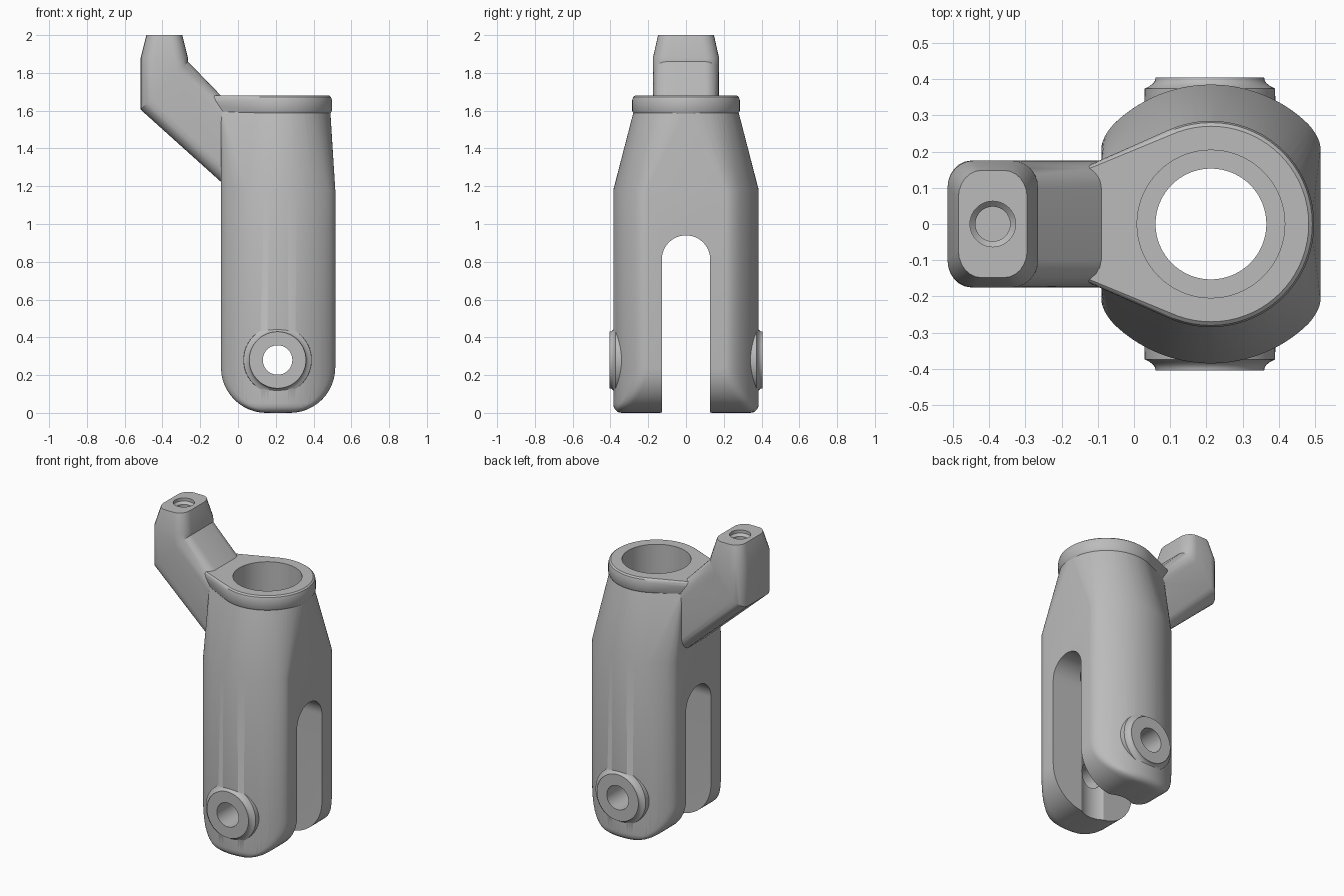
import bpy, bmesh
from math import sin, cos, acos, pi, sqrt
from mathutils import Vector

if "Cube" in bpy.data.objects:
    bpy.data.objects.remove(bpy.data.objects["Cube"], do_unlink=True)

CX = 0.2125      # axis of the main bore
HALF = 0.3025    # half width between the flat sides
RAD = 0.385      # radius of the curved front and back

metal = bpy.data.materials.new("cast grey")
metal.use_nodes = True
GREY = (0.5, 0.5, 0.5, 1)
metal.diffuse_color = GREY
metal.node_tree.nodes["Principled BSDF"].inputs["Base Color"].default_value = GREY


def finish(name, bm):
    bmesh.ops.recalc_face_normals(bm, faces=bm.faces)
    mesh = bpy.data.meshes.new(name)
    bm.to_mesh(mesh)
    bm.free()
    mesh.materials.append(metal)
    ob = bpy.data.objects.new(name, mesh)
    bpy.context.collection.objects.link(ob)
    return ob


def hull(name, points):
    bm = bmesh.new()
    for p in points:
        bm.verts.new(p)
    bmesh.ops.convex_hull(bm, input=bm.verts)
    bmesh.ops.delete(bm, geom=[v for v in bm.verts if not v.link_faces], context='VERTS')
    bmesh.ops.dissolve_limit(bm, angle_limit=0.002, verts=bm.verts, edges=bm.edges)
    return finish(name, bm)


def loft(name, rings):
    bm = bmesh.new()
    loops = [[bm.verts.new(p) for p in ring] for ring in rings]
    n = len(loops[0])
    for a, b in zip(loops, loops[1:]):
        for i in range(n):
            j = (i + 1) % n
            bm.faces.new((a[i], a[j], b[j], b[i]))
    bm.faces.new(loops[0])
    bm.faces.new(loops[-1])
    return finish(name, bm)


def ring_z(x, r, z, n=72):
    return [(x + r * cos(2 * pi * i / n), r * sin(2 * pi * i / n), z) for i in range(n)]


def lathe_z(name, x, profile, n=72):
    return loft(name, [ring_z(x, r, z, n) for r, z in profile])


def lathe_y(name, x, z, profile, n=56):
    return loft(name, [[(x + r * cos(2 * pi * i / n), y, z + r * sin(2 * pi * i / n))
                        for i in range(n)] for r, y in profile])


def combine(target, other, operation):
    mod = target.modifiers.new(operation.lower(), 'BOOLEAN')
    mod.operation = operation
    mod.solver = 'EXACT'
    mod.object = other
    bpy.context.view_layer.objects.active = target
    bpy.ops.object.modifier_apply(modifier=mod.name)
    bpy.data.objects.remove(other, do_unlink=True)


def body_section(z, w, r, soft):
    """Circle clipped at both flat sides, with softened corners."""
    corner = acos(w / r)
    start = corner + soft
    a = Vector((r * cos(start), r * sin(start)))
    b = Vector((w, r * sin(corner)))
    c = Vector((w, b.y * (1 - soft)))
    quarter = []
    for i in range(7):
        t = i / 6
        quarter.append(c * (1 - t) ** 2 + b * 2 * t * (1 - t) + a * t * t)
    for i in range(1, 13):
        ang = start + (pi / 2 - start) * i / 12
        quarter.append(Vector((r * cos(ang), r * sin(ang))))
    return [(CX + sx * p.x, sy * p.y, z) for p in quarter for sx in (1, -1) for sy in (1, -1)]


# Main body: rounded foot, straight barrel and tapered neck
pts = []
FOOT = 0.24
for i in range(13):
    ang = pi / 2 * i / 12
    z = FOOT * (1 - cos(ang))
    w = HALF - FOOT * (1 - sin(ang))
    edge = max(0, 0.045 - z)
    r = RAD - 0.045 + sqrt(max(0, 0.045 ** 2 - edge ** 2))
    pts += body_section(z, w, r, 0.13)
pts += body_section(1.18, HALF, RAD, 0.13)
pts += ring_z(CX, 0.276, 1.6)
pts += [(-0.09, s * 0.165, 1.6) for s in (1, -1)]
body = hull("fork_body", pts)

# Top collar reaching out to the arm
pts = []
for z, inset, horn in ((1.585, 0.008, -0.1), (1.6, 0, -0.105), (1.655, 0, -0.13),
                       (1.672, 0.005, -0.13), (1.68, 0.015, -0.125)):
    pts += ring_z(CX, 0.285 - inset, z)
    pts += [(horn, s * (0.16 - inset / 2), z) for s in (1, -1)]
combine(body, hull("collar", pts), 'UNION')


# Bent side arm with a rounded rectangular section
def arm_section(a, b, half, corner=0.26, steps=6):
    a, b = Vector(a), Vector(b)
    ring = []
    for k, (su, sy) in enumerate(((1, 1), (-1, 1), (-1, -1), (1, -1))):
        for i in range(steps + 1):
            ang = pi / 2 * (k + i / steps)
            u = 0.5 + su * (0.5 - corner) + corner * cos(ang)
            y = sy * (half - 0.075) + 0.075 * sin(ang)
            p = a.lerp(b, u)
            ring.append((p.x, y, p.y))
    return ring


arm = loft("side_arm", [
    arm_section((-0.485, 2.0), (-0.295, 2.0), 0.148, 0.33),
    arm_section((-0.515, 1.88), (-0.265, 1.88), 0.175, 0.29),
    arm_section((-0.515, 1.605), (-0.265, 1.86), 0.175),
    arm_section((0.03, 1.115), (0.03, 1.556), 0.175, 0.2)])
combine(body, arm, 'UNION')

# Pin bosses on the front and back
for s in (1, -1):
    boss = lathe_y("pin_boss", CX - 0.003, 0.28, [
        (0.15, s * 0.405), (0.151, s * 0.397), (0.156, s * 0.389),
        (0.166, s * 0.381), (0.18, s * 0.374), (0.182, s * 0.3)])
    combine(body, boss, 'UNION')

# Slot between the two legs
pts = []
for x in (-0.3, 0.8):
    pts += [(x, s * 0.128, -0.1) for s in (1, -1)]
    pts += [(x, 0.128 * cos(pi * i / 24), 0.812 + 0.128 * sin(pi * i / 24)) for i in range(25)]
combine(body, hull("slot_cutter", pts), 'DIFFERENCE')

# Main stepped bore, cross pin hole and arm socket
cutters = [
    lathe_z("bore_cutter", CX, [(0.153, -0.1), (0.153, 1.48), (0.204, 1.48), (0.204, 1.8)]),
    lathe_y("pin_hole_cutter", CX - 0.003, 0.28, [(0.078, -0.6), (0.078, 0.6)]),
    lathe_z("socket_cutter", -0.39, [(0.048, 1.75), (0.048, 1.965), (0.063, 1.98), (0.063, 2.1)], 40)]
for cutter in cutters:
    combine(body, cutter, 'DIFFERENCE')

# Smooth curved walls and keep machined edges crisp
bpy.ops.object.select_all(action='DESELECT')
body.select_set(True)
bpy.context.view_layer.objects.active = body
bpy.ops.object.shade_smooth_by_angle(angle=0.5)
